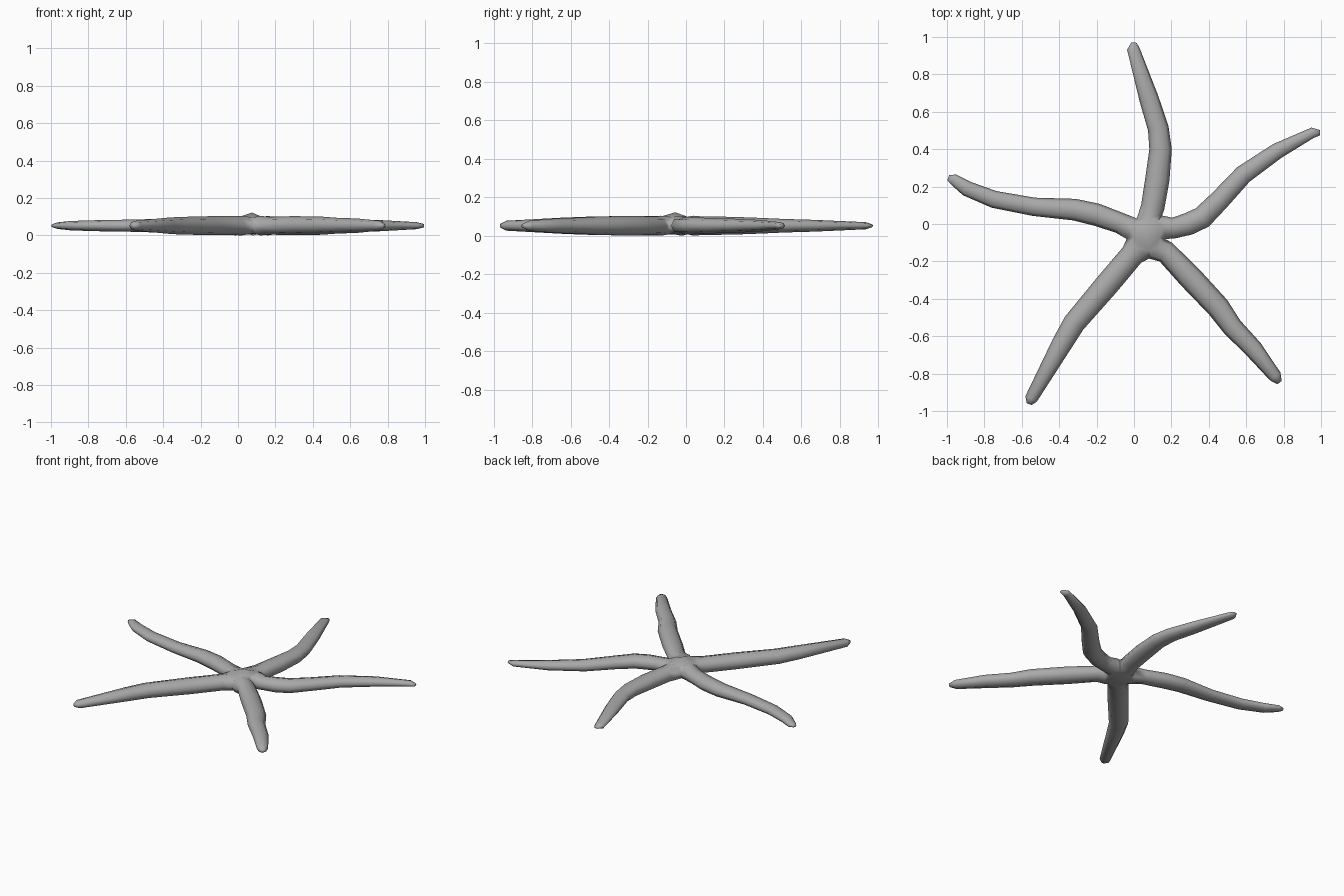
import bpy, bmesh, math
from mathutils import Vector

if "Cube" in bpy.data.objects:
    bpy.data.objects.remove(bpy.data.objects["Cube"])

Z, SIDES = 0.052, 8                       # mid height, sides per arm
ROOT_FLAT = 0.8                           # height/width ratio at the arm root
TIP_FLAT = [0.65, 0.5, 0.55, 0.75, 0.75]  # and at each tip

# Points where neighbouring arms meet, counter-clockwise
crotches = [(0.165, -0.08), (0.15, 0.045), (0.015, 0.03), (-0.04, -0.08), (0.08, -0.185)]

# Each arm lies between crotch i and i+1: (x, y, half width), last one is the tip
arms = [
    [(0.21, -0.022, .056), (0.29, 0.0, .06), (0.365, 0.035, .06), (0.455, 0.125, .055),
     (0.585, 0.265, .051), (0.765, 0.39, .043), (0.955, 0.488, .028), (0.995, 0.488, .014)],
    [(0.10, 0.09, .063), (0.125, 0.24, .065), (0.142, 0.40, .06), (0.13, 0.51, .056),
     (0.08, 0.67, .052), (-0.003, 0.935, .034), (0.0, 0.97, .014)],
    [(-0.075, 0.005, .056), (-0.20, 0.05, .06), (-0.32, 0.077, .058), (-0.535, 0.092, .049),
     (-0.75, 0.132, .046), (-0.895, 0.19, .041), (-0.965, 0.238, .03), (-0.993, 0.248, .014)],
    [(-0.01, -0.165, .064), (-0.145, -0.325, .065), (-0.32, -0.53, .06), (-0.385, -0.64, .055),
     (-0.55, -0.935, .034), (-0.56, -0.963, .014)],
    [(0.17, -0.15, .06), (0.30, -0.285, .065), (0.45, -0.445, .062), (0.525, -0.55, .055),
     (0.64, -0.67, .05), (0.755, -0.815, .035), (0.778, -0.848, .014)],
]

bm = bmesh.new()


def ring(centre, side, w, h, ends=None):
    """Oval section; ends optionally reuses shared left and right vertices."""
    verts = []
    for k in range(SIDES):
        a = 2 * math.pi * k / SIDES
        if ends and k in (0, SIDES // 2):
            verts.append(ends[0] if k == 0 else ends[1])
        else:
            p = centre + side * w * math.cos(a)
            verts.append(bm.verts.new((p.x, p.y, Z + h * math.sin(a))))
    return verts


# Central body: apexes, shared crotch vertices and the webbing between arms
hub = Vector((0.075, -0.055))
top = bm.verts.new((*hub, 0.122))
bottom = bm.verts.new((*hub, 0.006))
joints = [bm.verts.new((x, y, Z)) for x, y in crotches]


def webbing(z):
    return [bm.verts.new((*Vector(c).lerp(hub, 0.33), z)) for c in crotches]


web_top, web_bottom = webbing(0.097), webbing(0.010)

for i, arm in enumerate(arms):
    j = (i + 1) % 5
    right, left = joints[i], joints[j]
    mid = ((right.co + left.co) / 2).xy
    across = (left.co - right.co).xy
    prev = ring(mid, across.normalized(), across.length / 2, 0.052, (left, right))

    # Join the arm root to the body, above and below
    upper = (prev[0:5], web_top[j], web_top[i], top)
    lower = (prev[4:8] + prev[:1], web_bottom[i], web_bottom[j], bottom)
    for edge, a, b, apex in (upper, lower):
        bm.faces.new((edge[0], edge[1], a))
        bm.faces.new((edge[1], edge[2], a))
        bm.faces.new((edge[2], edge[3], b))
        bm.faces.new((edge[3], edge[4], b))
        bm.faces.new((a, edge[2], b, apex))

    # Skin the arm out to its blunt tip
    pts = [mid] + [Vector(p[:2]) for p in arm]
    for n in range(1, len(pts)):
        d = (pts[n] - pts[n - 1]).normalized()
        if n < len(pts) - 1:
            d = (d + (pts[n + 1] - pts[n]).normalized()).normalized()
        w = arm[n - 1][2]
        flat = ROOT_FLAT + (TIP_FLAT[i] - ROOT_FLAT) * n / len(arm)
        cur = ring(pts[n], Vector((-d.y, d.x)), w, min(w * flat, 0.052))
        for k in range(SIDES):
            m = (k + 1) % SIDES
            bm.faces.new((prev[k], prev[m], cur[m], cur[k]))
        prev = cur
    bm.faces.new(prev)

bmesh.ops.recalc_face_normals(bm, faces=bm.faces)
mesh = bpy.data.meshes.new("starfish")
bm.to_mesh(mesh)
bm.free()

# Mid grey skin
skin = bpy.data.materials.new("skin")
skin.diffuse_color = (0.4, 0.4, 0.4, 1)
skin.use_nodes = True
skin.node_tree.nodes["Principled BSDF"].inputs["Base Color"].default_value = skin.diffuse_color
mesh.materials.append(skin)

obj = bpy.data.objects.new("starfish", mesh)
bpy.context.collection.objects.link(obj)
bpy.context.view_layer.objects.active = obj
obj.select_set(True)
bpy.ops.object.shade_smooth_by_angle(angle=math.radians(88))
